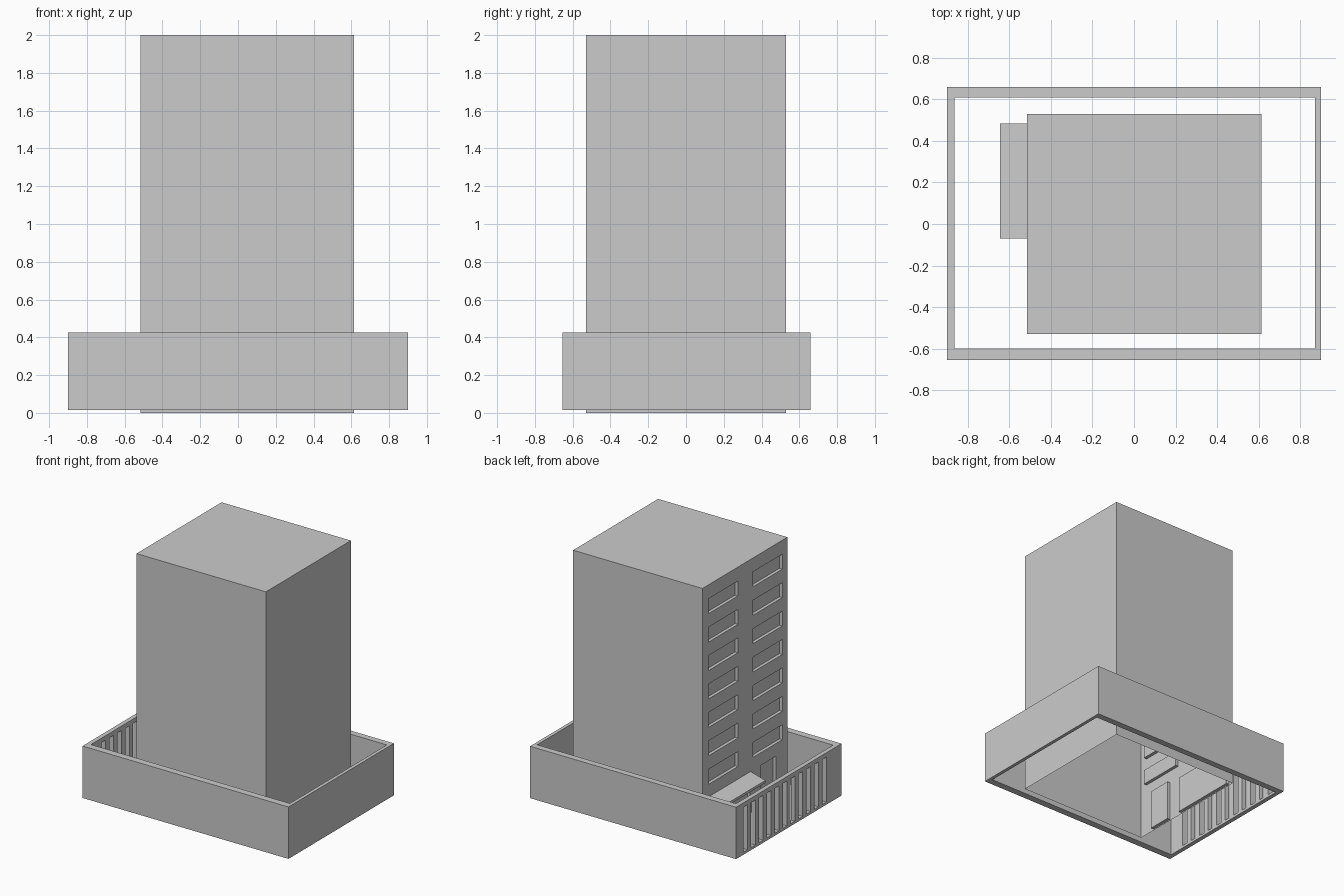
import bpy, bmesh
from mathutils import Vector

if "Cube" in bpy.data.objects:
    bpy.data.objects.remove(bpy.data.objects["Cube"])


def finish(name, bm):
    bmesh.ops.remove_doubles(bm, verts=bm.verts[:], dist=0.0005)
    bmesh.ops.dissolve_limit(bm, angle_limit=0.01, verts=bm.verts[:], edges=bm.edges[:])
    bmesh.ops.recalc_face_normals(bm, faces=bm.faces[:])
    me = bpy.data.meshes.new(name)
    bm.to_mesh(me)
    bm.free()
    ob = bpy.data.objects.new(name, me)
    bpy.context.collection.objects.link(ob)
    return ob


def box(name, lo, hi):
    bm = bmesh.new()
    bmesh.ops.create_cube(bm, size=1)
    lo, hi = Vector(lo), Vector(hi)
    for v in bm.verts:
        v.co = (lo + hi) / 2 + v.co * (hi - lo)
    return finish(name, bm)


def quad(bm, *pts):
    bm.faces.new([bm.verts.new(p) for p in pts])


# Tower: hollow shell, open underneath, with recessed openings in the left face
X0, X1, Y0, Y1, H, DEPTH = -0.515, 0.615, -0.53, 0.53, 2.0, 0.025
pockets = [(y, y + 0.365, 0.425 + 0.2245 * i, 0.543 + 0.2245 * i)
           for y in (-0.467, 0.088) for i in range(7)]
pockets += [(-0.385, -0.195, 0.01, 0.325),   # entrance door
            (-0.065, 0.485, 0.01, 0.30)]     # garage door

bm = bmesh.new()
quad(bm, (X0, Y0, H), (X1, Y0, H), (X1, Y1, H), (X0, Y1, H))
quad(bm, (X1, Y0, 0), (X1, Y1, 0), (X1, Y1, H), (X1, Y0, H))
for y in (Y0, Y1):
    quad(bm, (X0, y, 0), (X1, y, 0), (X1, y, H), (X0, y, H))

ys = sorted({Y0, Y1, *(v for p in pockets for v in p[:2])})
zs = sorted({0, H, *(v for p in pockets for v in p[2:])})
for a, b in zip(ys, ys[1:]):
    for c, d in zip(zs, zs[1:]):
        my, mz = (a + b) / 2, (c + d) / 2
        inside = any(p[0] < my < p[1] and p[2] < mz < p[3] for p in pockets)
        x = X0 + DEPTH if inside else X0
        quad(bm, (x, a, c), (x, a, d), (x, b, d), (x, b, c))
for a, b, c, d in pockets:
    ring = [(a, c), (b, c), (b, d), (a, d)]
    for p, q in zip(ring, ring[1:] + ring[:1]):
        quad(bm, (X0, *p), (X0, *q), (X0 + DEPTH, *q), (X0 + DEPTH, *p))
finish("tower", bm)

# Sloping canopy above the garage door
canopy = box("canopy", (-0.645, -0.07, 0.305), (X0, 0.485, 0.325))
for v in canopy.data.vertices:
    if v.co.x < -0.6:
        v.co.z -= 0.035

# Perimeter walls
B, T = 0.015, 0.425
box("front_wall", (-0.9, -0.655, B), (0.9, -0.60, T))
box("back_wall", (-0.9, 0.61, B), (0.9, 0.66, T))
box("right_wall", (0.873, -0.60, B), (0.9, 0.61, T))

# Left wall: end posts, rails and vertical gate bars
G0, G1 = -0.467, 0.57
box("left_wall_front_post", (-0.9, -0.60, B), (-0.865, G0, T))
box("left_wall_back_post", (-0.9, G1, B), (-0.865, 0.61, T))
box("gate_top_rail", (-0.9, G0, 0.39), (-0.865, G1, T))
box("gate_bottom_rail", (-0.9, G0, B), (-0.865, G1, 0.035))
BARS, W = 10, 0.048
gap = (G1 - G0 - BARS * W) / (BARS + 1)
for i in range(BARS):
    y = G0 + gap + i * (W + gap)
    box(f"gate_bar_{i + 1}", (-0.9, y, 0.035), (-0.865, y + W, 0.39))
